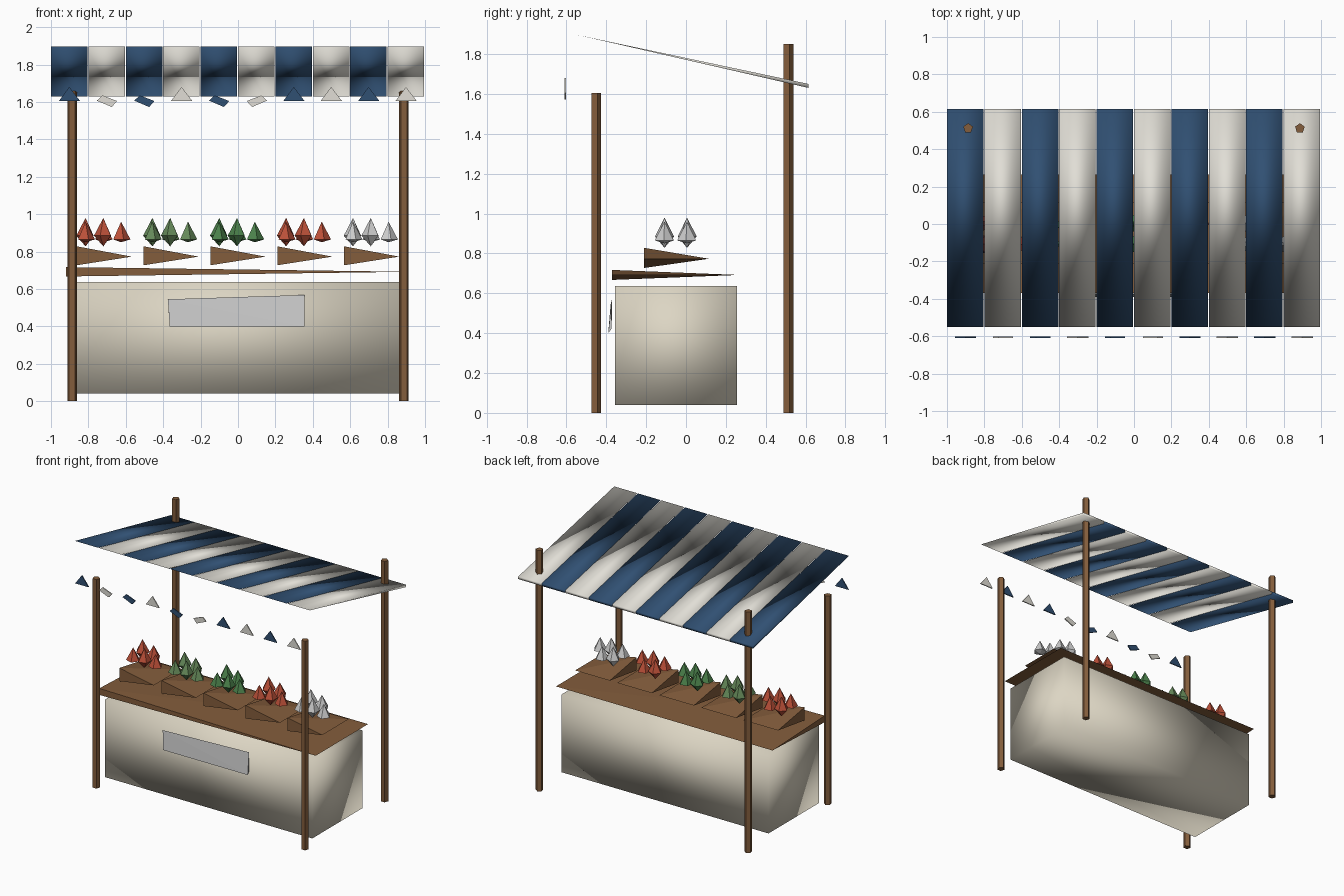
import bpy, bmesh, math

if "Cube" in bpy.data.objects:
    bpy.data.objects.remove(bpy.data.objects["Cube"])


def material(name, r, g, b):
    m = bpy.data.materials.new(name)
    m.diffuse_color = (r, g, b, 1)
    m.use_nodes = True
    m.node_tree.nodes["Principled BSDF"].inputs["Base Color"].default_value = m.diffuse_color
    return m


WOOD = material("wood", 0.23, 0.11, 0.045)
CREAM = material("cream_cloth", 0.72, 0.67, 0.55)
NAVY = material("navy_cloth", 0.03, 0.08, 0.17)
WHITE = material("white_cloth", 0.75, 0.73, 0.67)
RED = material("red_produce", 0.5, 0.08, 0.04)
GREEN = material("green_produce", 0.07, 0.22, 0.07)
LEAF = material("pale_green_produce", 0.13, 0.25, 0.1)


def finish(bm, name, mat, smooth=False):
    bmesh.ops.recalc_face_normals(bm, faces=bm.faces)
    for f in bm.faces:
        f.smooth = smooth
    me = bpy.data.meshes.new(name)
    bm.to_mesh(me)
    bm.free()
    ob = bpy.data.objects.new(name, me)
    bpy.context.collection.objects.link(ob)
    if mat:
        me.materials.append(mat)
    return ob


def hull(name, points, mat, smooth=False):
    """Solid stretched over a few corner points."""
    bm = bmesh.new()
    for p in points:
        bm.verts.new(p)
    bmesh.ops.convex_hull(bm, input=bm.verts)
    return finish(bm, name, mat, smooth)


def wedge_slab(name, x0, x1, y0, y1, z, low, high, mat):
    """Board that is thick at its front left corner and thins to the others."""
    pts = [(x0, y0, low), (x0, y0, high), (x1, y0, z), (x1, y1, z), (x0, y1, z)]
    return hull(name, pts, mat)


def plate(name, outline, y0, y1, mat):
    """Thin upright plate from an x, z outline."""
    return hull(name, [(x, y, z) for x, z in outline for y in (y0, y1)], mat)


def ring(x, y, z, r, n, turn=0.0):
    return [(x + r * math.cos(turn + i * math.tau / n),
             y + r * math.sin(turn + i * math.tau / n), z) for i in range(n)]


# posts
for side, x in (("left", -0.887), ("right", 0.887)):
    for end, y, top in (("front", -0.453), ("back", 0.512)) and (("front", -0.453, 1.605), ("back", 0.512, 1.85)):
        hull(f"{end}_{side}_post", ring(x, y, 0, 0.027, 5, 0.3) + ring(x, y, top, 0.027, 5, 0.3), WOOD)

# cloth-covered body and counter board
hull("stall_body", [(x, y, z) for x in (-0.88, 0.88) for y in (-0.355, 0.255)
                    for z in (0.04, 0.637)], CREAM, True)
wedge_slab("counter_top", -0.92, 0.92, -0.37, 0.265, 0.692, 0.667, 0.717, WOOD)

# blank sign board on the front
hull("sign_board", [(-0.375, -0.378, 0.545), (-0.365, -0.39, 0.40), (0.355, -0.39, 0.40),
                    (0.355, -0.372, 0.568), (-0.37, -0.372, 0.47), (0.355, -0.375, 0.42)], None)

# striped awning, sloping down to the back
for i in range(10):
    x0, x1 = -1 + i * 0.2, -1 + i * 0.2 + 0.195
    pts = [(x, -0.55, 1.897) for x in (x0, x1)]
    pts += [(x, 0.615, z) for x in (x0, x1) for z in (1.63, 1.65)]
    hull(f"awning_stripe_{i + 1}", pts, WHITE if i % 2 else NAVY, True)

# bunting flags: upright triangles and tumbled ones
UPRIGHT = [(-0.058, 1.605), (0.056, 1.605), (-0.002, 1.68)]
TILTED = [(-0.055, 1.607), (-0.025, 1.635), (0.053, 1.605), (0.025, 1.573)]
for i in range(10):
    shape = TILTED if i in (1, 2, 4, 5) else UPRIGHT
    flip = -1 if i == 5 else 1
    cx = -0.9 + 0.2 * i
    plate(f"bunting_flag_{i + 1}", [(cx + flip * x, z) for x, z in shape],
          -0.609, -0.601, WHITE if i % 2 else NAVY)

# crates, each with five pieces of pointed produce
for c, mat in enumerate((RED, LEAF, GREEN, RED, None)):
    cx = -0.715 + 0.3575 * c
    wedge_slab(f"crate_{c + 1}", cx - 0.147, cx + 0.147, -0.21, 0.115, 0.773, 0.727, 0.828, WOOD)
    for k in range(5):
        x, y = cx - 0.1 + 0.095 * (k % 3), -0.108 + 0.113 * (k // 3)
        tall = k % 2
        top, mid, low = (0.98, 0.885, 0.828) if tall else (0.96, 0.865, 0.85)
        hull(f"produce_{c + 1}_{k + 1}",
             [(x, y, top), (x, y, low)] + ring(x, y, mid, 0.05, 5, 0.6 * k), mat)
